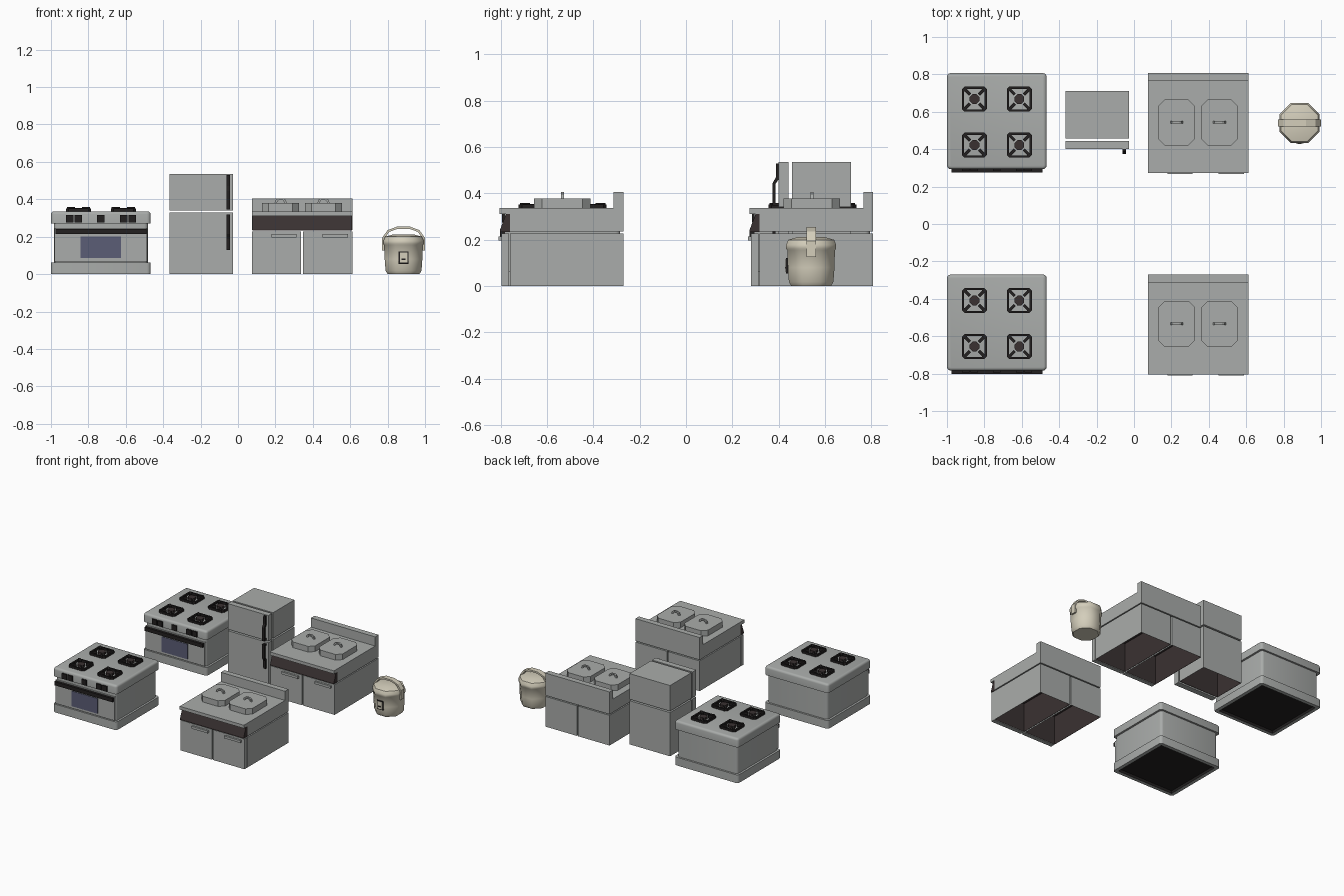
import bpy, bmesh, math
from mathutils import Vector

if "Cube" in bpy.data.objects:
    bpy.data.objects.remove(bpy.data.objects["Cube"])


def material(name, rgb):
    m = bpy.data.materials.new(name)
    m.diffuse_color = (*rgb, 1)
    m.use_nodes = True
    m.node_tree.nodes["Principled BSDF"].inputs["Base Color"].default_value = m.diffuse_color
    return m


STEEL = material("steel_grey", (0.40, 0.415, 0.405))
BROWN = material("dark_brown", (0.042, 0.031, 0.031))
BLACK = material("soft_black", (0.016, 0.014, 0.014))
GLASS = material("oven_glass_blue", (0.105, 0.11, 0.18))
CREAM = material("cream", (0.66, 0.62, 0.50))


def finish(name, bm, mats, smooth=None):
    bmesh.ops.recalc_face_normals(bm, faces=bm.faces)
    me = bpy.data.meshes.new(name)
    bm.to_mesh(me)
    bm.free()
    ob = bpy.data.objects.new(name, me)
    bpy.context.collection.objects.link(ob)
    for m in mats:
        me.materials.append(m)
    if smooth:
        bpy.ops.object.select_all(action='DESELECT')
        ob.select_set(True)
        bpy.context.view_layer.objects.active = ob
        bpy.ops.object.shade_smooth_by_angle(angle=math.radians(smooth))
    return ob


def box(name, x, y, z, mat, corner=0, edge=0, hollow=None):
    """Box from (min, max) ranges; corner rounds uprights, edge rounds the top,
    hollow = (wall, depth, material) opens the underside."""
    bm = bmesh.new()
    bmesh.ops.create_cube(bm, size=1)
    for v in bm.verts:
        v.co = Vector([r[0] + (c + .5) * (r[1] - r[0]) for r, c in zip((x, y, z), v.co)])
    if corner:
        up = [e for e in bm.edges if abs(e.verts[0].co.z - e.verts[1].co.z) > 1e-4]
        bmesh.ops.bevel(bm, geom=up, offset=corner, segments=3, profile=.5, affect='EDGES')
    if edge:
        rim = [e for e in bm.edges if all(v.co.z > z[1] - 1e-5 for v in e.verts)]
        bmesh.ops.bevel(bm, geom=rim, offset=edge, segments=3, profile=.5, affect='EDGES')
    mats = [mat]
    if hollow:
        wall, depth, inner = hollow
        mats.append(inner)
        bm.normal_update()
        f = min(bm.faces, key=lambda q: q.calc_center_median().z)
        bmesh.ops.inset_region(bm, faces=[f], thickness=wall)
        new = bmesh.ops.extrude_discrete_faces(bm, faces=[f])['faces'][0]
        for v in new.verts:
            v.co.z += depth
        new.material_index = 1
        for e in new.edges:
            for q in e.link_faces:
                q.material_index = 1
    return finish(name, bm, mats, 35 if corner or edge else None)


def prism(name, pts, axis, a, b, mat):
    """Outline pts in the plane across the axis, extruded from a to b."""
    bm = bmesh.new()

    def at(p, t):
        c = list(p)
        c.insert(axis, t)
        return bm.verts.new(c)
    lo, hi = [at(p, a) for p in pts], [at(p, b) for p in pts]
    n = len(pts)
    bm.faces.new(lo)
    bm.faces.new(hi)
    for i in range(n):
        bm.faces.new((lo[i], lo[(i + 1) % n], hi[(i + 1) % n], hi[i]))
    return finish(name, bm, [mat])


def chamfered(cx, cy, hx, hy, c):
    return [(cx + x, cy + y) for x, y in (
        (-hx + c, -hy), (hx - c, -hy), (hx, -hy + c), (hx, hy - c),
        (hx - c, hy), (-hx + c, hy), (-hx, hy - c), (-hx, -hy + c))]


def burner(name, cx, cy):
    # square ring, diagonal arms, round cap
    bm = bmesh.new()
    rings = [[bm.verts.new((px, py, z)) for px, py in chamfered(cx, cy, h, h, .014)]
             for h, z in ((.067, .335), (.067, .352), (.055, .352), (.055, .335))]
    for k in range(4):
        r, s = rings[k], rings[(k + 1) % 4]
        for i in range(8):
            bm.faces.new((r[i], r[(i + 1) % 8], s[(i + 1) % 8], s[i]))
    finish(name + "_ring", bm, [BLACK])
    for k in range(4):
        d = Vector((1, 0)).copy()
        a = math.pi / 4 + k * math.pi / 2
        d = Vector((math.cos(a), math.sin(a)))
        n = Vector((-d.y, d.x)) * .008
        c = Vector((cx, cy))
        prism(f"{name}_arm_{k}", [c + d * .034 + n, c + d * .034 - n, c + d * .08 - n, c + d * .08 + n],
              2, .336, .358, BLACK)
    prism(name + "_cap", [(cx + .028 * math.cos(i * math.pi / 4 + .39), cy + .028 * math.sin(i * math.pi / 4 + .39))
                          for i in range(8)], 2, .335, .354, BROWN)


def stove(n, cy):
    f, b = cy - .247, cy + .267
    box(n + "_base", (-1, -.467), (f, b), (0, .062), STEEL, corner=.02, hollow=(.028, .02, BLACK))
    box(n + "_body", (-.984, -.482), (f + .012, b - .014), (.06, .28), STEEL, corner=.02)
    box(n + "_top", (-1, -.467), (f, b), (.27, .336), STEEL, corner=.02, edge=.016)
    box(n + "_oven_door", (-.98, -.486), (f + .002, f + .02), (.068, .245), STEEL)
    box(n + "_window", (-.842, -.626), (f - .002, f + .004), (.085, .2), GLASS)
    box(n + "_handle", (-.975, -.49), (f - .018, f + .004), (.214, .242), BLACK)
    for i, x in enumerate((-.9, -.853, -.735, -.612, -.565)):
        box(f"{n}_knob_{i}", (x - .02, x + .02), (f - .009, f + .004), (.275, .315), BLACK)
    for i, x in enumerate((-.853, -.613)):
        for j, y in enumerate((-.118, .128)):
            burner(f"{n}_burner_{i}{j}", x, cy + y)


def sink(n, cy):
    f, b = cy - .267, cy + .267
    # twin open cabinets with doors and pulls
    for s, x0, x1, p in (("left", .075, .338, .178), ("right", .348, .612, .452)):
        box(f"{n}_cabinet_{s}", (x0, x1), (f + .045, b), (0, .228), STEEL, hollow=(.003, .22, BROWN))
        box(f"{n}_door_{s}", (x0, x1), (f + .008, f + .04), (0, .228), STEEL)
        box(f"{n}_pull_{s}", (p, p + .135), (f - .006, f + .01), (.197, .215), STEEL)
    # counter, slanted front panel, splashback
    box(n + "_counter_body", (.075, .612), (f + .045, b), (.236, .336), STEEL)
    box(n + "_counter_lip", (.075, .612), (f, f + .046), (.312, .336), STEEL)
    prism(n + "_front_panel", [(f + .028, .312), (f + .045, .312), (f + .045, .234), (f + .001, .234), (f + .001, .242)],
          0, .077, .61, BROWN)
    box(n + "_splashback", (.075, .612), (b - .042, b), (.336, .405), STEEL)
    # basin covers with arched grips
    for i, x in enumerate((.228, .457)):
        prism(f"{n}_cover_{i}", chamfered(x, cy + .003, .099, .122, .035), 2, .336, .379, STEEL)
        prism(f"{n}_grip_{i}", [(x - .034, .378), (x - .026, .398), (x - .014, .405), (x + .014, .405),
                                (x + .026, .398), (x + .034, .378), (x + .024, .378), (x + .012, .395),
                                (x - .012, .395), (x - .024, .378)], 1, cy - .003, cy + .01, STEEL)


def fridge():
    x = (-.365, -.026)
    for s, z0, z1 in (("lower", 0, .33), ("upper", .341, .535)):
        hol = (.003, .3, BROWN) if s == "lower" else None
        box(f"fridge_{s}_body", x, (.457, .712), (z0, z1), STEEL, hollow=hol)
        box(f"fridge_{s}_door", x, (.4, .443), (z0, z1), STEEL)
    # bent handles: stub near the gap, curve back to the door at the far end
    for s, za, zb in (("upper", .345, .53), ("lower", .318, .13)):
        d = 1 if zb > za else -1
        prism(f"fridge_{s}_handle", [(.402, za), (.374, za), (.374, zb - d * .085), (.388, zb - d * .06), (.389, zb),
                                     (.402, zb), (.402, zb - d * .065), (.386, zb - d * .09),
                                     (.386, za + d * .014), (.402, za + d * .014)], 0, -.061, -.042, BLACK)


def cooker(cx, cy):
    # eight-sided pot with a rim and domed lid
    bm = bmesh.new()
    rings = []
    for r, z in ((.092, 0), (.104, .018), (.109, .08), (.111, .155), (.117, .162),
                 (.117, .178), (.107, .2), (.06, .212)):
        rings.append([bm.verts.new((cx + r * math.cos((i + .5) * math.pi / 4),
                                    cy + r * math.sin((i + .5) * math.pi / 4), z)) for i in range(8)])
    for r, s in zip(rings, rings[1:]):
        for i in range(8):
            bm.faces.new((r[i], r[(i + 1) % 8], s[(i + 1) % 8], s[i]))
    bm.faces.new(rings[0])
    bm.faces.new(rings[-1])
    finish("cooker_pot", bm, [CREAM], 50)
    # carrying handle
    half = [(.114, .125), (.114, .195), (.085, .235), (.035, .254)]
    inn = [(.101, .125), (.101, .19), (.077, .226), (.031, .242)]
    arch = [(cx + x, z) for x, z in half] + [(cx - x, z) for x, z in reversed(half)]
    arch += [(cx - x, z) for x, z in inn] + [(cx + x, z) for x, z in reversed(inn)]
    prism("cooker_handle", arch, 1, cy - .02, cy + .02, CREAM)
    # control panel
    f = cy - .104
    box("cooker_panel_frame", (cx - .026, cx + .026), (f - .004, f + .012), (.055, .122), BLACK)
    box("cooker_panel", (cx - .02, cx + .02), (f - .006, f), (.061, .116), CREAM)
    box("cooker_switch", (cx - .011, cx + .011), (f - .009, f), (.075, .083), BLACK)


for tag, y in (("back", .54), ("front", -.537)):
    stove("stove_" + tag, y)
    sink("sink_" + tag, y)
fridge()
cooker(.885, .54)
